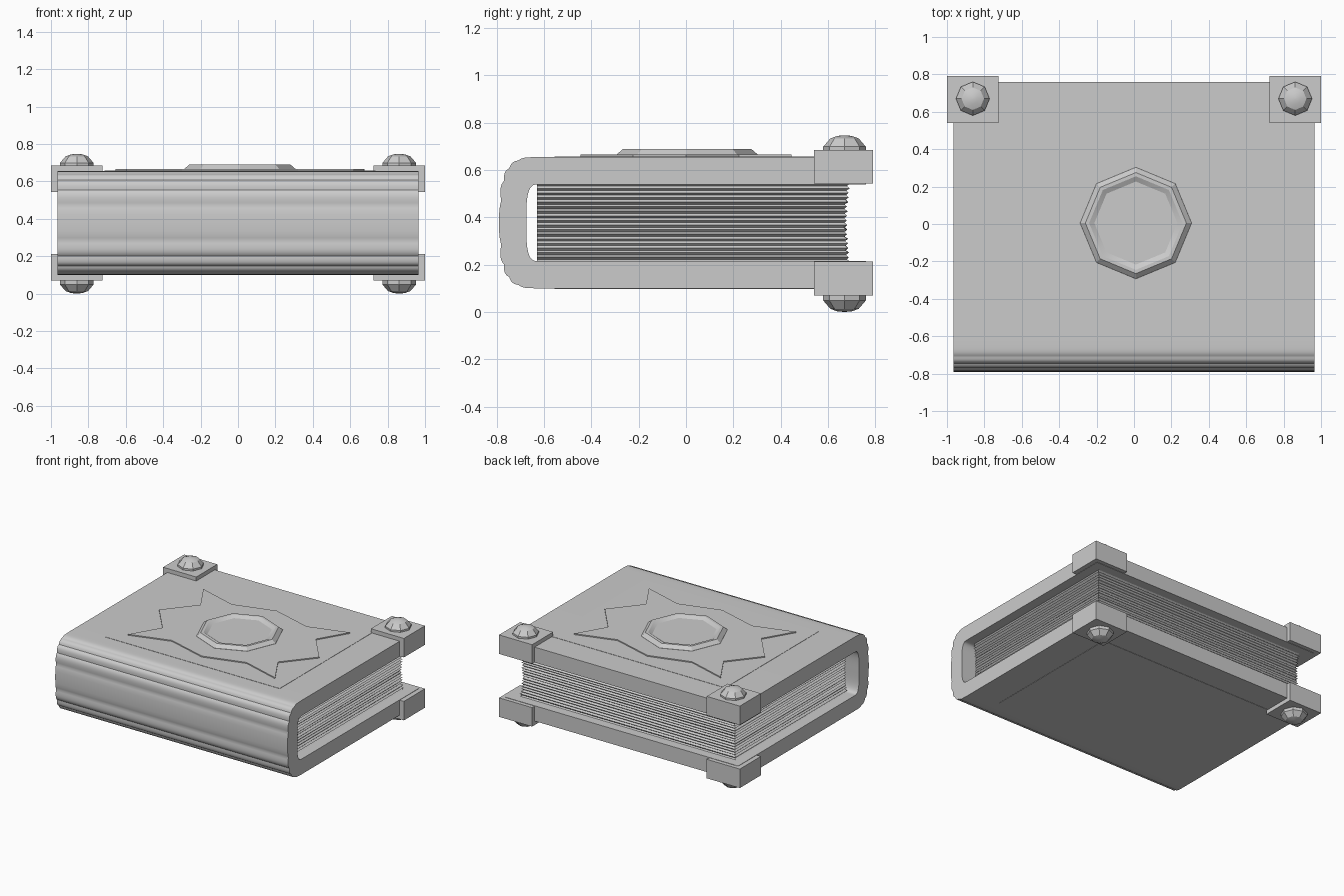
import bpy, bmesh, math, random
from math import sin, cos, pi

if "Cube" in bpy.data.objects:
    bpy.data.objects.remove(bpy.data.objects["Cube"])

random.seed(4)
C = 0.3775          # mid height of the book


def make(name, rings, cyclic=False, smooth=30):
    """Skin equal-length closed rings; cap the ends (or join them when cyclic)."""
    bm = bmesh.new()
    vs = [[bm.verts.new(p) for p in r] for r in rings]
    n = len(rings[0])
    pairs = list(zip(vs, vs[1:])) + ([(vs[-1], vs[0])] if cyclic else [])
    for a, b in pairs:
        for i in range(n):
            j = (i + 1) % n
            bm.faces.new((a[i], a[j], b[j], b[i]))
    if not cyclic:
        bm.faces.new(vs[0])
        bm.faces.new(vs[-1])
    bmesh.ops.recalc_face_normals(bm, faces=bm.faces)
    me = bpy.data.meshes.new(name)
    bm.to_mesh(me)
    bm.free()
    ob = bpy.data.objects.new(name, me)
    bpy.context.collection.objects.link(ob)
    bpy.context.view_layer.objects.active = ob
    ob.select_set(True)
    bpy.ops.object.shade_smooth_by_angle(angle=math.radians(smooth))
    ob.select_set(False)
    return ob


def lathe(name, x, y, profile, n=8):
    """Low-sided turned shape from (radius, z) points."""
    return make(name, [[(x + r * cos(2 * pi * k / n), y + r * sin(2 * pi * k / n), z)
                        for k in range(n)] for r, z in profile], smooth=25)


def prism(name, pts, z0, z1):
    return make(name, [[(x, y, z) for x, y in pts] for z in (z0, z1)])


def rect(x0, x1, y0, y1):
    return [(x0, y0), (x1, y0), (x1, y1), (x0, y1)]


def spow(v, e=0.6):
    return math.copysign(abs(v) ** e, v)


# cover: two boards joined by a ribbed, rounded spine
W, RIBS, STEPS = 0.965, 9, 72
section = [((0.76, C + 0.2775), (0.76, C + 0.1625))]
for k in range(STEPS + 1):
    t = pi / 2 - pi * k / STEPS
    groove = 1 - 0.045 * (1 - abs(sin(RIBS * pi * k / STEPS))) * cos(t)
    oy, oz = spow(cos(t)), spow(sin(t))
    section.append(((-0.62 - 0.17 * oy * groove, C + 0.2775 * oz * groove),
                    (-0.62 - 0.055 * oy, C + 0.1625 * oz)))
section.append(((0.76, C - 0.2775), (0.76, C - 0.1625)))
make("cover", [[(-W, *o), (W, *o), (W, *i), (-W, *i)] for o, i in section])

# pages: stacked leaves with slightly uneven, hollowed edges
rings, layers = [], 34
for k in range(layers + 1):
    f = k / layers
    z = C - 0.165 + 0.33 * f
    e = (0.012 if k % 2 else 0) + 0.012 * sin(pi * f)

    def j():
        return e + random.uniform(0, 0.006)
    rings.append([(-0.90 + j(), -0.63, z), (0.90 - j(), -0.63, z),
                  (0.90 - j(), 0.695 - j(), z), (-0.90 + j(), 0.695 - j(), z)])
make("pages", rings, smooth=20)

# shallow panels on both boards
for s, side in ((1, "front"), (-1, "back")):
    prism(side + "_panel", rect(-0.715, 0.735, -0.555, 0.555),
          C + s * 0.27, C + s * 0.2795)

# star plaque and ringed boss
quarter = [(0.665, 0), (0.48, 0.225), (0.61, 0.445), (0.31, 0.355), (0, 0.445)]
half = quarter + [(-x, y) for x, y in quarter[-2::-1]]
star = half + [(x, -y) for x, y in half[-2:0:-1]]
prism("star_plaque", [(x + 0.01, y) for x, y in star], C + 0.27, 0.665)
lathe("centre_boss", 0.01, 0.005, [(0.30, 0.655), (0.298, 0.666), (0.27, 0.69),
                                   (0.25, 0.69), (0.222, 0.675)])

# corner guards with domed studs
for sx, lr in ((-1, "left"), (1, "right")):
    for s, tb in ((1, "top"), (-1, "bottom")):
        x0, x1 = sorted((sx * 1.0, sx * 0.725))
        prism(f"{tb}_{lr}_corner_guard", rect(x0, x1, 0.54, 0.79),
              C + s * 0.165, C + s * 0.3075)
        m = 0.3735
        lathe(f"{tb}_{lr}_stud", sx * 0.862, 0.67,
              [(r, m + s * h) for r, h in ((0.09, 0.30), (0.09, 0.325), (0.06, 0.36),
                                           (0.03, 0.371), (0.002, 0.373))])
